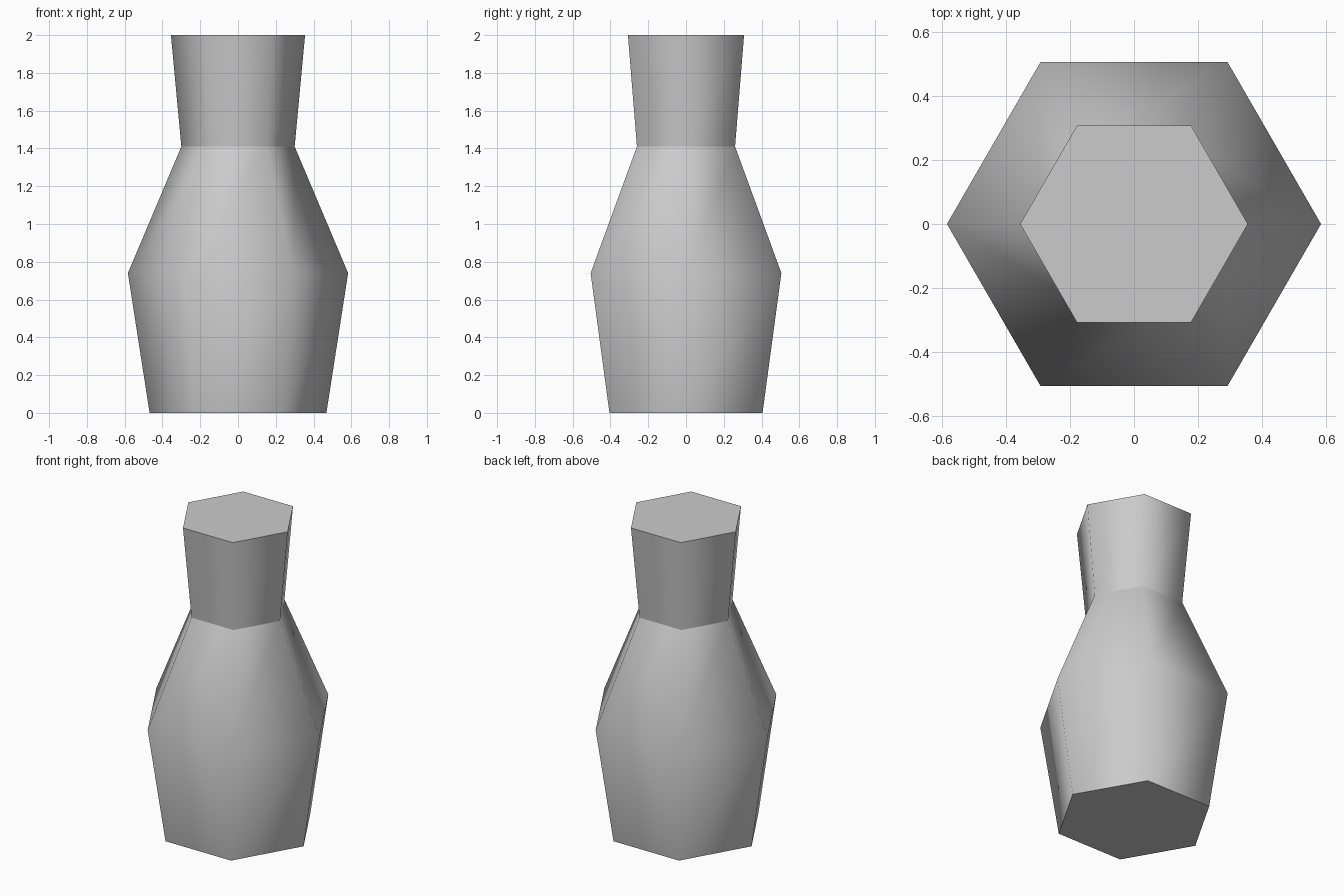
import bpy
import bmesh
from math import cos, sin, pi

cube = bpy.data.objects.get("Cube")
if cube:
    bpy.data.objects.remove(cube, do_unlink=True)

# Single plain grey
grey = bpy.data.materials.new("light_grey")
grey.use_nodes = True
colour = (0.6, 0.6, 0.6, 1)
grey.diffuse_color = colour
grey.node_tree.nodes["Principled BSDF"].inputs["Base Color"].default_value = colour

SIDES = 6
# (radius, height) from foot to rim
PROFILE = [(0.468, 0), (0.583, 0.74), (0.30, 1.41), (0.355, 2)]
SHARP_RINGS = (0, 2, 3)  # foot, neck and rim stay crisp

# Vase: six-sided rings joined by smooth walls and closed by flat caps
bm = bmesh.new()
rings = [[bm.verts.new((r * cos(2 * pi * i / SIDES), r * sin(2 * pi * i / SIDES), z))
          for i in range(SIDES)] for r, z in PROFILE]
for low, high in zip(rings, rings[1:]):
    for i in range(SIDES):
        j = (i + 1) % SIDES
        bm.faces.new((low[i], low[j], high[j], high[i])).smooth = True
bm.faces.new(rings[0][::-1])
bm.faces.new(rings[-1])

for k in SHARP_RINGS:
    for i in range(SIDES):
        bm.edges.get((rings[k][i], rings[k][(i + 1) % SIDES])).smooth = False

mesh = bpy.data.meshes.new("vase")
bm.to_mesh(mesh)
bm.free()
mesh.materials.append(grey)
bpy.context.collection.objects.link(bpy.data.objects.new("vase", mesh))
